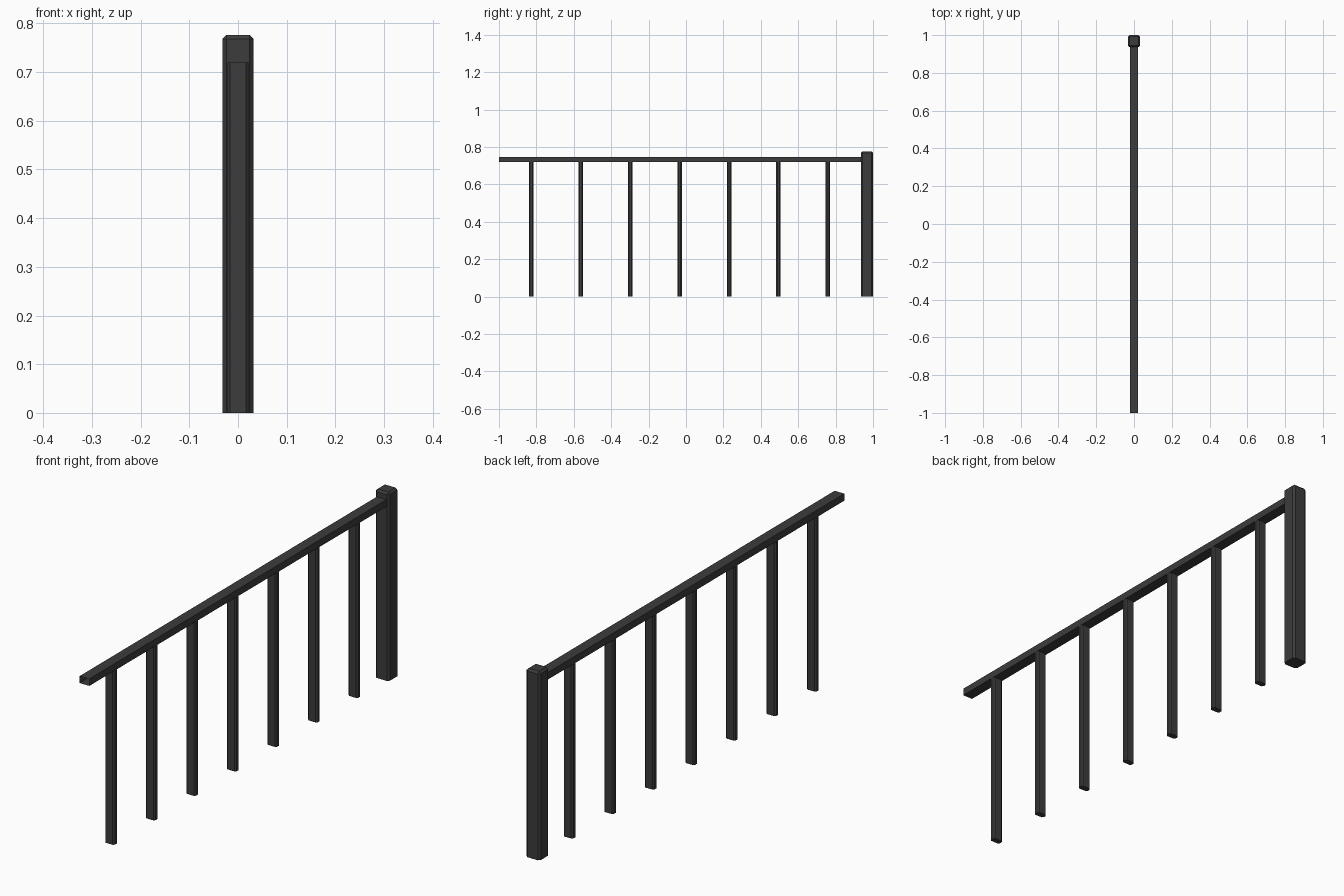
import bpy
import bmesh

cube = bpy.data.objects.get("Cube")
if cube:
    bpy.data.objects.remove(cube, do_unlink=True)


def make_material(name, colour):
    mat = bpy.data.materials.new(name)
    mat.use_nodes = True
    mat.diffuse_color = colour
    mat.node_tree.nodes["Principled BSDF"].inputs["Base Color"].default_value = colour
    return mat


iron = make_material("dark iron", (0.045, 0.045, 0.045, 1))


def add_bar(name, centre, size, chamfer=0, open_front=False, chamfer_top=False):
    """Upright or lying box with optional chamfered edges or open front end."""
    bm = bmesh.new()
    bmesh.ops.create_cube(bm, size=1)
    bmesh.ops.scale(bm, vec=size, verts=bm.verts)
    if chamfer:
        edges = [e for e in bm.edges
                 if abs(e.verts[0].co.z - e.verts[1].co.z) > 1e-4
                 or (chamfer_top and e.verts[0].co.z > 0)]
        bmesh.ops.bevel(bm, geom=edges, offset=chamfer, segments=1,
                        affect='EDGES', clamp_overlap=True)
    if open_front:
        bm.normal_update()
        ends = [f for f in bm.faces if f.normal.y < -0.9]
        bmesh.ops.delete(bm, geom=ends, context='FACES_ONLY')
    mesh = bpy.data.meshes.new(name)
    bm.to_mesh(mesh)
    bm.free()
    mesh.materials.append(iron)
    obj = bpy.data.objects.new(name, mesh)
    obj.location = centre
    bpy.context.collection.objects.link(obj)
    return obj


# End post with chamfered sides and top
add_bar("end_post", (0, 0.968, 0.388), (0.064, 0.064, 0.776), 0.008, chamfer_top=True)

# Handrail, a thin sleeve open at its free end
add_bar("handrail", (0, -0.025, 0.733), (0.044, 1.95, 0.029), open_front=True)

# Evenly spaced balusters
for i in range(7):
    add_bar(f"baluster_{i + 1}", (0, -0.827 + 0.2643 * i, 0.36), (0.044, 0.024, 0.72), 0.006)
